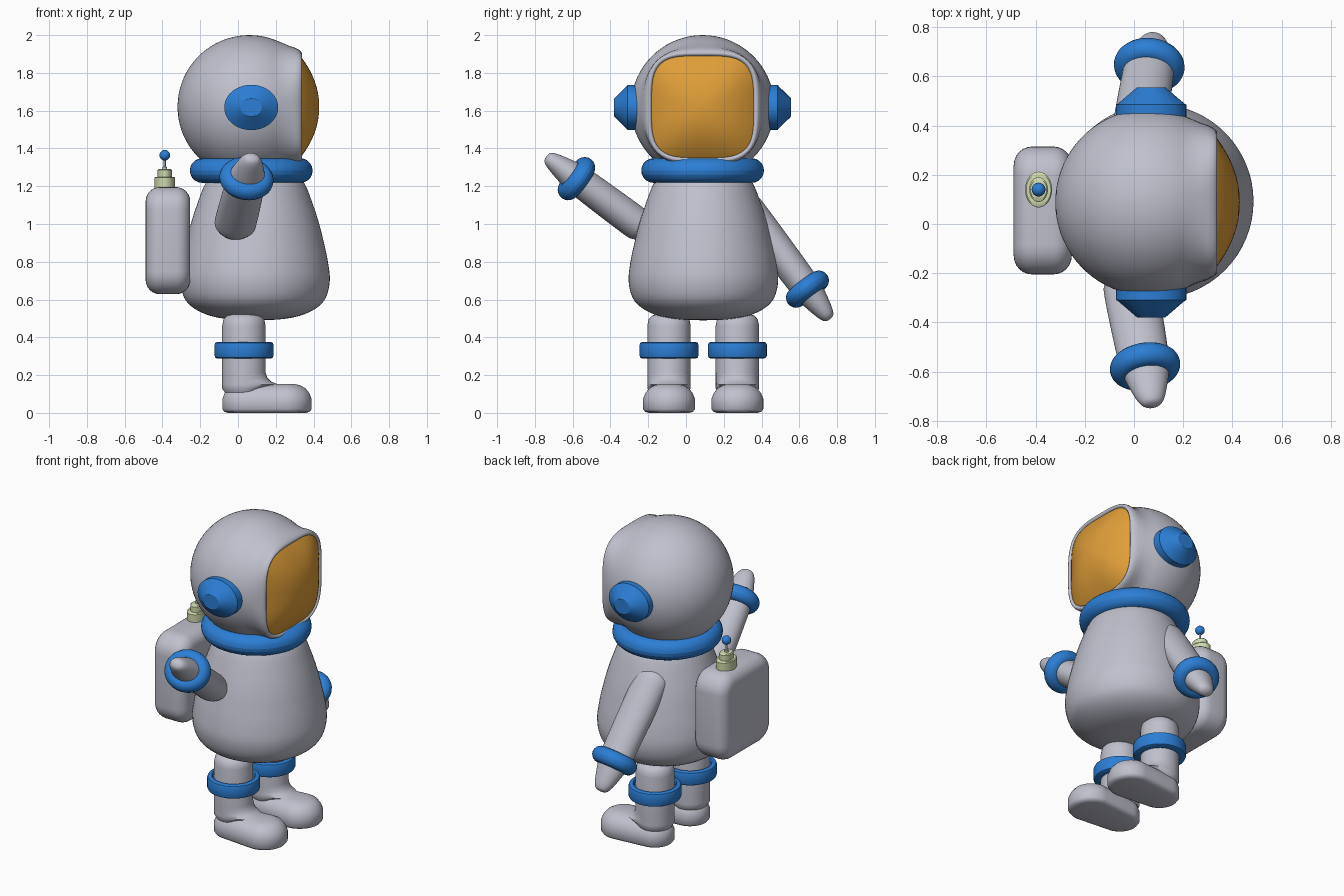
import bpy, bmesh, math
from mathutils import Matrix, Vector

if "Cube" in bpy.data.objects:
    bpy.data.objects.remove(bpy.data.objects["Cube"])


def material(name, rgb):
    m = bpy.data.materials.new(name)
    m.diffuse_color = (*rgb, 1)
    m.use_nodes = True
    m.node_tree.nodes["Principled BSDF"].inputs["Base Color"].default_value = m.diffuse_color
    return m


GREY = material("suit grey", (0.52, 0.53, 0.61))
BLUE = material("trim blue", (0.025, 0.21, 0.67))
AMBER = material("visor amber", (0.74, 0.34, 0.04))
GREEN = material("pale green", (0.62, 0.70, 0.42))


def finish(name, bm, mat, angle=40):
    bmesh.ops.recalc_face_normals(bm, faces=bm.faces)
    me = bpy.data.meshes.new(name)
    bm.to_mesh(me)
    bm.free()
    me.materials.append(mat)
    me.shade_smooth()
    me.set_sharp_from_angle(angle=math.radians(angle))
    ob = bpy.data.objects.new(name, me)
    bpy.context.collection.objects.link(ob)
    return ob


def loft(name, rings, mat, closed=False, angle=40):
    """Skin a list of equal-length point rings; closed joins last to first."""
    bm = bmesh.new()
    vs = [[bm.verts.new(p) for p in ring] for ring in rings]
    n = len(vs[0])
    pairs = list(zip(vs, vs[1:])) + ([(vs[-1], vs[0])] if closed else [])
    for a, b in pairs:
        for i in range(n):
            j = (i + 1) % n
            bm.faces.new((a[i], a[j], b[j], b[i]))
    if not closed:
        bm.faces.new(vs[0])
        bm.faces.new(vs[-1])
    return finish(name, bm, mat, angle)


def lathe(name, profile, mat, matrix, sx=1, sy=1, closed=False, n=48, angle=40):
    """Revolve (radius, height) points about local z."""
    turn = [2 * math.pi * i / n for i in range(n)]
    rings = [[matrix @ Vector((max(r, 0.001) * sx * math.cos(t),
                               max(r, 0.001) * sy * math.sin(t), h)) for t in turn]
             for r, h in profile]
    return loft(name, rings, mat, closed, angle)


def circle_profile(major, minor, n=20):
    return [(major + minor * math.cos(2 * math.pi * i / n),
             minor * math.sin(2 * math.pi * i / n)) for i in range(n)]


def spline(points, steps=4):
    """Catmull-Rom smoothing of a profile."""
    p = [Vector(q) for q in points]
    p = [p[0]] + p + [p[-1]]
    out = []
    for a, b, c, d in zip(p, p[1:], p[2:], p[3:]):
        for k in range(steps):
            t = k / steps
            out.append(0.5 * (2 * b + (c - a) * t + (2 * a - 5 * b + 4 * c - d) * t * t
                              + (3 * b - a - 3 * c + d) * t ** 3))
    return [tuple(q) for q in out + [p[-1]]]


T = Matrix.Translation
CY = 0.088  # centre line of the figure in y

# Body
body = [(0, .49), (.13, .495), (.24, .515), (.325, .555), (.375, .61), (.396, .70),
        (.386, .80), (.365, .90), (.34, 1.0), (.308, 1.1), (.265, 1.21), (.22, 1.27)]
lathe("body", spline(body), GREY, T((.09, CY + .004, 0)), n=64)

# Collar
lathe("collar", circle_profile(.26, .065), BLUE, T((.07, CY, 1.283)), n=64)


# Helmet and visor: rings along x going from round to squarish
def squircle(x, r, e, n=72):
    ring = []
    for i in range(n):
        c, s = math.cos(2 * math.pi * i / n), math.sin(2 * math.pi * i / n)
        k = r / (abs(c) ** e + abs(s) ** e) ** (1 / e)
        ring.append((x, CY + k * c, 1.62 + k * s))
    return ring


helmet = []
for i in range(25):
    a = math.radians(0.3 + i * 114 / 24)
    helmet.append((.06 - .38 * math.cos(a), .38 * math.sin(a), 2))
helmet += [(.27, .324, 2.35), (.30, .314, 2.75), (.32, .304, 3.1), (.333, .294, 3.4),
           (.338, .285, 3.6), (.335, .276, 3.8), (.325, .269, 3.8), (.30, .262, 3.8)]
loft("helmet", [squircle(*h) for h in helmet], GREY, angle=60)
visor = [(.31, .270, 3.8), (.33, .270, 3.8)]
for i in range(1, 13):
    t = math.cos(i / 12 * math.pi / 2 * .998)
    visor.append((.33 + .10 * (1 - t ** 2.1), .27 * t, 2 + 1.8 * t))
loft("visor", [squircle(*v) for v in visor], AMBER, angle=60)

# Ear pieces on both sides of the helmet
for side, label in ((-1, "right"), (1, "left")):
    m = T((.07, CY, 1.617)) @ Matrix.Rotation(-side * math.pi / 2, 4, 'X')
    ear = [(.12, .33), (.12, .397), (.113, .402), (.05, .466), (.047, .468), (0, .468)]
    lathe(label + "_ear_piece", ear, BLUE, m, sx=1.19, angle=25)

# Arms with cuffs
arms = (("right", (-.02, -.23, .98), (.045, -.58, 1.24)),
        ("left", (.01, .31, 1.10), (.062, .643, .655)))
for label, start, cuff in arms:
    start, cuff = Vector(start), Vector(cuff)
    z = (cuff - start).normalized()
    x = (Vector((1, 0, 0)) - z * z.x).normalized()
    y = z.cross(x)
    rot = Matrix((x, y, z)).transposed().to_4x4()
    L = (cuff - start).length
    arm = [(0, -.05), (.05, -.035), (.08, .01), (.087, .06), (.085, L * .6), (.08, L),
           (.073, L + .04), (.058, L + .11), (.043, L + .165), (.026, L + .193), (0, L + .2)]
    lathe(label + "_arm", spline(arm, 3), GREY, T(start) @ rot, sx=1.27, angle=60)
    lathe(label + "_cuff", circle_profile(.09, .05), BLUE, T(cuff) @ rot, sx=1.03, sy=.92)

# Legs, boots and ankle bands
for label, ly in (("right", CY - .178), ("left", CY + .184)):
    leg = [(.07, 0.0, .06), (.115, 0, .13), (.115, .07, .15), (.115, .03, .165), (.115, .01, .185),
           (.115, 0, .215), (.115, 0, .46), (.108, 0, .495), (.09, 0, .515), (.06, 0, .525)]
    rings = []
    for r, toe, z in leg:
        ring = []
        for i in range(40):
            c, s = math.cos(math.pi * i / 20), math.sin(math.pi * i / 20)
            ring.append((.031 + (r + (toe if c > 0 else 0)) * c, ly + r * s, z))
        rings.append(ring)
    loft(label + "_leg", rings, GREY, angle=60)

    boot = [(0, .03), (.006, .01), (.02, 0), (.075, 0), (.105, .012),
            (.13, .032), (.146, .06), (.154, .095)]
    rings = []
    for z, inset in boot:
        ring = []
        for i in range(24):  # toe arc
            a = -math.pi / 2 + math.pi * i / 23
            ring.append((.253 + (.137 - inset) * math.cos(a), ly + (.137 - inset) * math.sin(a), z))
        for i in range(24):  # heel arc
            a = math.pi / 2 + math.pi * i / 23
            ring.append((.034 + (.117 - inset) * math.cos(a), ly + (.117 - inset) * math.sin(a), z))
        rings.append(ring)
    loft(label + "_boot", rings, GREY, angle=60)

    band = [(.105, .288), (.142, .288), (.152, .293), (.156, .303), (.156, .36),
            (.152, .371), (.142, .376), (.128, .376), (.122, .365), (.105, .365)]
    lathe(label + "_ankle_band", band, BLUE, T((.032, ly, 0)), closed=True)

# Backpack
bm = bmesh.new()
bmesh.ops.create_cube(bm, size=1, matrix=T((-.371, .055, .912)) @ Matrix.Diagonal((.236, .52, .567, 1)))
along_x = [e for e in bm.edges if abs(e.verts[0].co.x - e.verts[1].co.x) > .1]
bmesh.ops.bevel(bm, geom=along_x, offset=.12, segments=8, profile=.5, affect='EDGES')
rim = [e for e in bm.edges if abs(e.verts[0].co.x - e.verts[1].co.x) < .01]
bmesh.ops.bevel(bm, geom=rim, offset=.075, segments=6, profile=.5, affect='EDGES')
finish("backpack", bm, GREY, 60)

# Antenna on the backpack
spot = T((-.388, .14, 0))
lathe("antenna_base", [(0, 1.16), (.055, 1.16), (.055, 1.245), (.05, 1.25), (.038, 1.25),
                       (.038, 1.285), (.033, 1.29), (0, 1.29)], GREEN, spot, sy=1.32)
lathe("antenna_rod", [(.012, 1.28), (.012, 1.302), (.006, 1.306), (.006, 1.35)], GREY, spot, n=16)
ball = [(.028 * math.sin(math.pi * i / 12), 1.364 - .028 * math.cos(math.pi * i / 12)) for i in range(13)]
lathe("antenna_ball", ball, BLUE, spot, n=24)

# Cap the collar-sized tori: circle profiles are closed loops
for ob in bpy.data.objects:
    if ob.name == "collar" or ob.name.endswith("_cuff"):
        bm = bmesh.new()
        bm.from_mesh(ob.data)
        caps = [f for f in bm.faces if len(f.verts) > 4]
        edges = list({e for f in caps for e in f.edges})
        bmesh.ops.delete(bm, geom=caps, context='FACES_ONLY')
        bmesh.ops.bridge_loops(bm, edges=edges)
        bmesh.ops.recalc_face_normals(bm, faces=bm.faces)
        for f in bm.faces:
            f.smooth = True
        bm.to_mesh(ob.data)
        bm.free()
